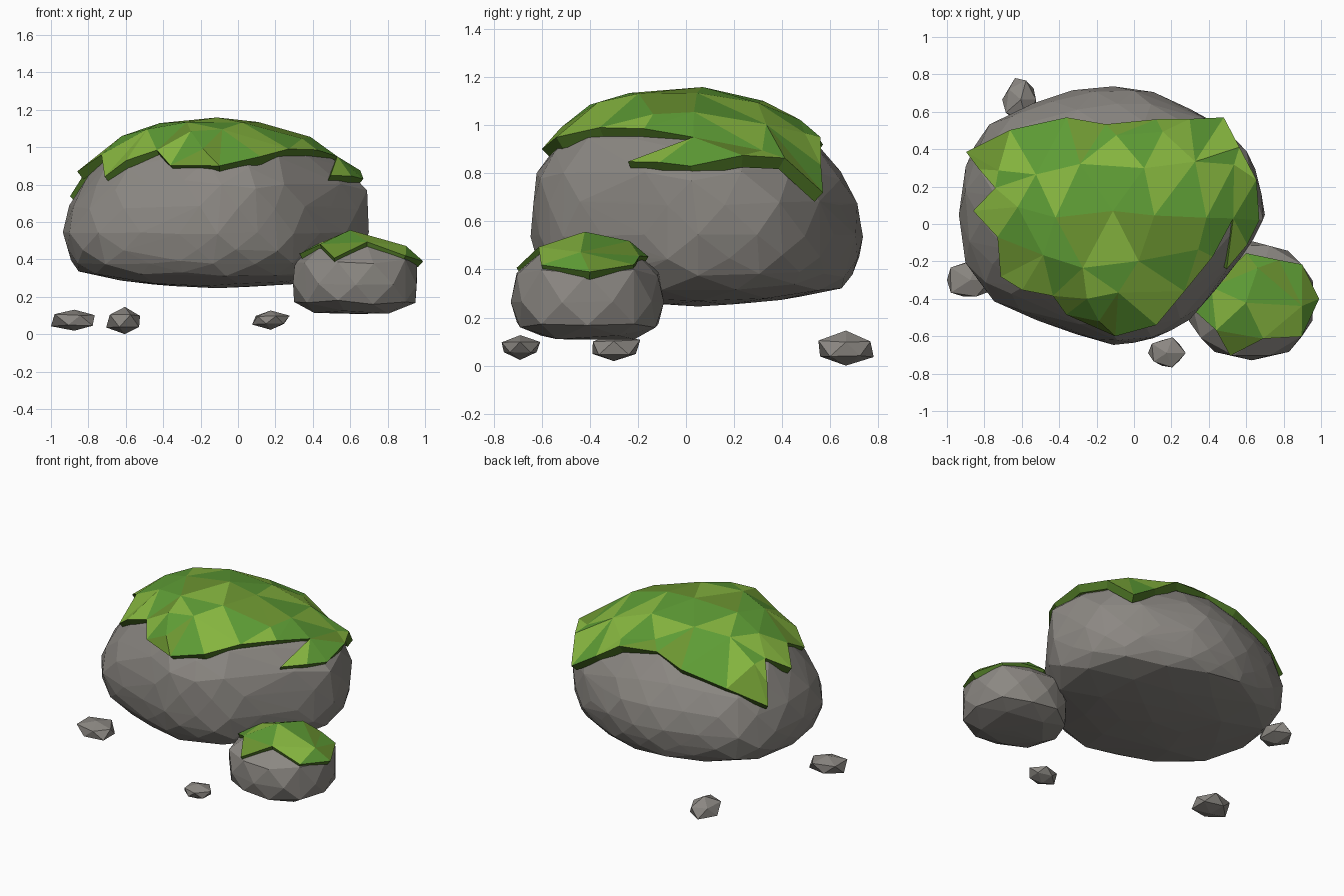
import bpy, bmesh, random
from math import atan2, asin, cos, pi, tau, radians
from mathutils import Vector
from mathutils.bvhtree import BVHTree
from mathutils.geometry import delaunay_2d_cdt

if "Cube" in bpy.data.objects:
    bpy.data.objects.remove(bpy.data.objects["Cube"])

random.seed(7)


def finish(name, bm, mats):
    me = bpy.data.meshes.new(name)
    bm.to_mesh(me)
    bm.free()
    ob = bpy.data.objects.new(name, me)
    bpy.context.collection.objects.link(ob)
    for m in mats:
        me.materials.append(m)
    return ob


def paint(name, rgb):
    m = bpy.data.materials.new(name)
    m.diffuse_color = (*rgb, 1)
    m.use_nodes = True
    m.node_tree.nodes["Principled BSDF"].inputs["Base Color"].default_value = m.diffuse_color
    return m


STONE = [paint("stone", (0.26, 0.245, 0.225))]
GREENS = [paint("moss_light", (0.24, 0.47, 0.05)), paint("moss_mid", (0.11, 0.33, 0.035)),
          paint("moss_olive", (0.15, 0.30, 0.03)), paint("moss_edge", (0.08, 0.19, 0.02))]


def hull(pts):
    """Convex hull of a point cloud: broad irregular stone facets."""
    bm = bmesh.new()
    for p in pts:
        bm.verts.new(p)
    bmesh.ops.convex_hull(bm, input=bm.verts[:])
    bmesh.ops.delete(bm, geom=[v for v in bm.verts if not v.link_faces], context='VERTS')
    bmesh.ops.recalc_face_normals(bm, faces=bm.faces)
    return bm


def sphere_points(subdiv):
    bm = bmesh.new()
    bmesh.ops.create_icosphere(bm, subdivisions=subdiv, radius=1)
    pts = [v.co.copy() for v in bm.verts]
    bm.free()
    return pts


def rock(name, cx, cy, outline, profile, subdiv, jitter, lean=(0, 0), shoulders=()):
    """Faceted sphere reshaped by a plan outline (radii by angle) and a side profile (r, z)."""
    pts, n, last = [], len(outline), len(profile) - 1
    for p in sphere_points(subdiv):
        az = atan2(p.y, p.x)
        a = (az % tau) / tau * n
        i, f = int(a) % n, a % 1
        R = outline[i] * (1 - f) + outline[(i + 1) % n] * f
        u = (asin(max(-1, min(1, p.z))) / pi + 0.5) * last
        j = min(int(u), last - 1)
        r, z = Vector(profile[j]).lerp(Vector(profile[j + 1]), u - j)
        h = p.xy.normalized() if p.xy.length > 1e-6 else p.xy
        k = R * r * (1 + random.uniform(-jitter, jitter * 0.7))
        ramp = max(0, min(1, (z - 0.55) / 0.3))
        for deg, amount in shoulders:        # fuller or flatter upper sides
            k *= 1 + amount * ramp * max(0, cos(az - radians(deg))) ** 4
        pts.append((cx + h.x * k - lean[0] * max(0, z - 0.85),
                    cy + h.y * k - lean[1] * max(0, z - 0.6),
                    z + random.uniform(-jitter, jitter) * 0.4))
    bm = hull(pts)
    tree = BVHTree.FromBMesh(bm)
    finish(name, bm, STONE)
    return tree


def moss(name, tree, center, border, step, lift, thick):
    """Ragged patch: triangulate the border in plan, drape over the rock, thicken."""
    c = Vector(center)

    def drape(p, lo=lift, hi=lift):
        d = (p - c).normalized()
        s = (tree.ray_cast(c, d)[0] - c).length
        return c + d * max(s + lo, min(s + hi, (p - c).length))

    pts, raw = [], [Vector(p) for p in border]
    for p, q in zip(raw, raw[1:] + raw[:1]):
        pts.append(drape(p, lift * 0.7, lift * 1.8))
        if (q - p).length > step * 1.3:      # keep long rims from sinking into the rock
            pts.append(drape((p + q) / 2))
    nb = len(pts)
    for i in range(-6, 7):
        for j in range(-6, 7):
            x = c.x + (i + 0.5 * (j % 2) + random.uniform(-.2, .2)) * step
            y = c.y + (j * 0.87 + random.uniform(-.2, .2)) * step
            hit = tree.ray_cast(Vector((x, y, 5)), Vector((0, 0, -1)))[0]
            near = False
            for k in range(nb):
                a, b = pts[k - 1].xy, pts[k].xy
                t = max(0, min(1, (Vector((x, y)) - a).dot(b - a) / (b - a).length_squared))
                near |= (a.lerp(b, t) - Vector((x, y))).length < step * 0.35
            if hit and not near:
                pts.append(drape(hit))
    for attempt in range(4):                 # add points wherever a facet would sink
        out = delaunay_2d_cdt([p.xy for p in pts], [], [list(range(nb))], 1, 1e-5)
        vs = [pts[o[0]] if o else drape(Vector((*q, c.z + 0.3))) for q, o in zip(out[0], out[3])]
        extra = []
        for f in out[2]:
            m = sum((vs[i] for i in f), Vector()) / len(f)
            if (drape(m) - c).length - (m - c).length > lift * 0.9:
                extra.append(drape(m))
        if not extra or attempt == 3:
            break
        pts += extra
    bm = bmesh.new()
    bv = [bm.verts.new(v) for v in vs]
    for f in out[2]:
        face = bm.faces.new([bv[i] for i in f])
        face.material_index = random.choice((0, 0, 1, 1, 1, 2))
    bmesh.ops.recalc_face_normals(bm, faces=bm.faces)
    if sum(f.normal.z for f in bm.faces) < 0:
        bmesh.ops.reverse_faces(bm, faces=bm.faces)
    bmesh.ops.delete(bm, geom=[v for v in bm.verts if not v.link_faces], context='VERTS')
    ob = finish(name, bm, GREENS)
    s = ob.modifiers.new("thickness", 'SOLIDIFY')
    s.thickness, s.offset, s.material_offset_rim = thick, -1, 3


# Large boulder and its moss cap
tree = rock("boulder", -0.11, 0.05,
            [.81, .78, .69, .69, .72, .84, .83, .82, .66, .69, .70, .67],
            [(0, .25), (.45, .26), (.89, .32), (.97, .41), (1, .54), (.97, .74),
             (.78, .93), (.5, 1.08), (0, 1.13)], 3, 0.015, (0.2, 0.15),
            [(15, .07), (212, -.10), (280, .03)])
moss("boulder_moss", tree, (-0.11, 0.05, 0.6), [
    (-.71, -.28, .84), (-.43, -.38, .98), (-.36, -.48, .90), (-.10, -.60, .90),
    (.12, -.54, .95), (.27, -.36, .99), (.53, .03, .95), (.45, -.22, .83),
    (.67, .02, .83), (.67, .24, .88), (.58, .42, .87), (.48, .57, .72),
    (.12, .56, .95), (-.15, .53, .97), (-.36, .57, .92), (-.91, .39, .74),
    (-.73, .19, .95), (-.86, .07, .87), (-.73, -.07, .96)], 0.25, 0.045, 0.055)

# Small rock and its moss cap
tree = rock("small_rock", 0.63, -0.41,
            [.34, .35, .33, .315, .33, .34, .35, .36, .33, .315, .33, .35],
            [(0, .11), (.55, .11), (.9, .14), (1, .22), (1, .32), (.93, .42), (.5, .50), (0, .53)],
            2, 0.02)
moss("small_rock_moss", tree, (0.63, -0.41, 0.28), [
    (.33, -.47, .43), (.45, -.56, .47), (.52, -.69, .40), (.69, -.61, .49),
    (.88, -.59, .41), (.99, -.40, .39), (.88, -.23, .41), (.77, -.20, .45),
    (.60, -.16, .45), (.42, -.34, .47)], 0.24, 0.036, 0.042)

# Loose pebbles: centre and half sizes
for i, (c, s) in enumerate([((-.875, -.30, .075), (.13, .115, .064)),
                            ((-.605, .665, .07), (.10, .12, .068)),
                            ((.175, -.69, .075), (.10, .088, .047))]):
    pts = []
    for p in sphere_points(1):
        k = random.uniform(0.86, 1.14)
        pts.append([max(c[a] + p[a] * s[a] * k, 0 if a == 2 else -1) for a in range(3)])
    finish(f"pebble_{i + 1}", hull(pts), STONE)
